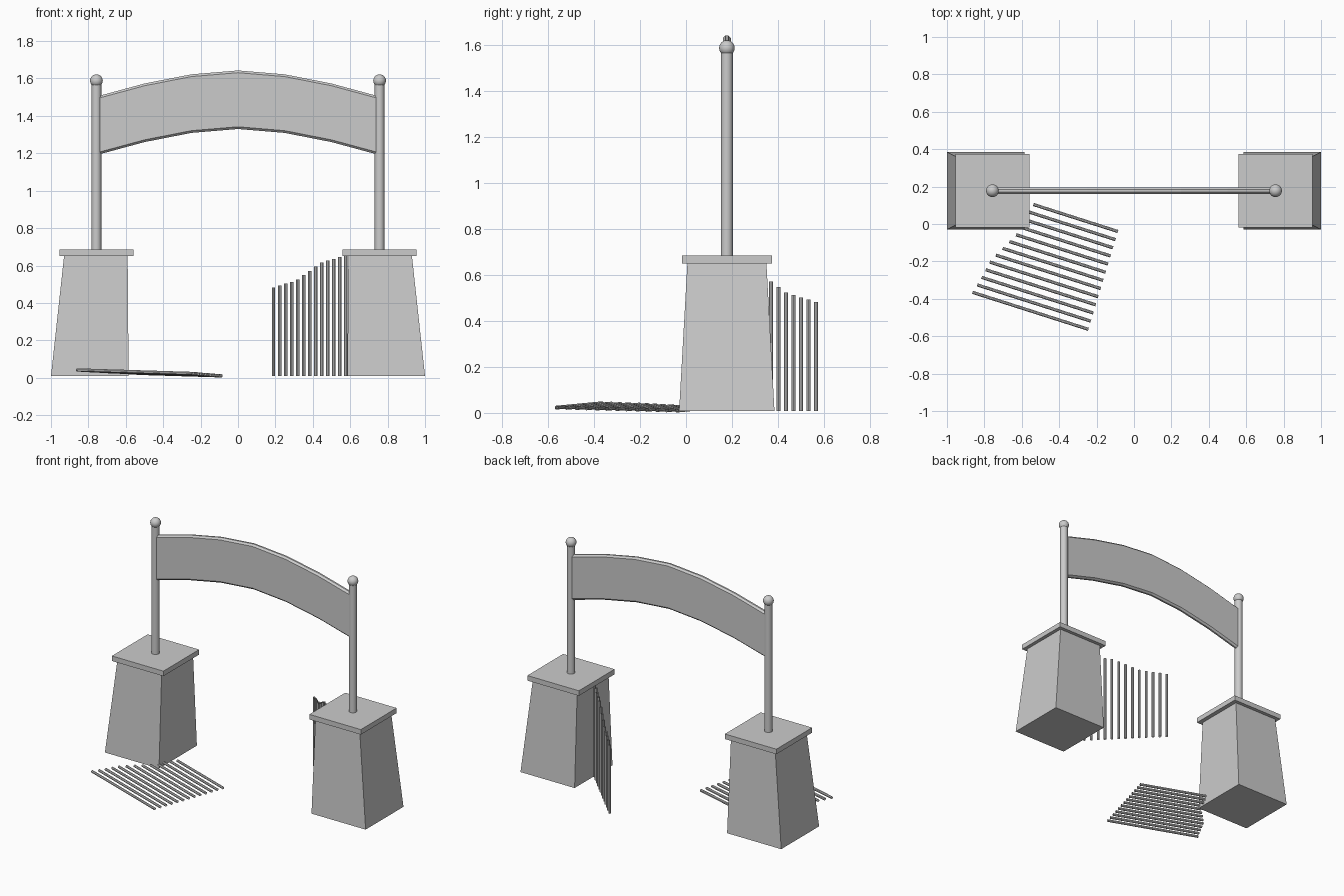
import bpy, bmesh
from mathutils import Vector

if "Cube" in bpy.data.objects:
    bpy.data.objects.remove(bpy.data.objects["Cube"])

CY = 0.178      # depth line shared by pillars, posts and arch
FLOOR = 0.008


def finish(name, bm, smooth=False):
    bmesh.ops.recalc_face_normals(bm, faces=bm.faces)
    me = bpy.data.meshes.new(name)
    bm.to_mesh(me)
    bm.free()
    ob = bpy.data.objects.new(name, me)
    bpy.context.collection.objects.link(ob)
    if smooth:
        bpy.context.view_layer.objects.active = ob
        ob.select_set(True)
        bpy.ops.object.shade_smooth_by_angle()
        ob.select_set(False)
    return ob


def frustum(name, low, high, z0, z1):
    """Box whose bottom and top rectangles (x0, x1, y0, y1) differ."""
    bm = bmesh.new()
    rings = []
    for (x0, x1, y0, y1), z in ((low, z0), (high, z1)):
        rings.append([bm.verts.new((x, y, z)) for x, y in
                      ((x0, y0), (x1, y0), (x1, y1), (x0, y1))])
    a, b = rings
    bm.faces.new(a[::-1])
    bm.faces.new(b)
    for i in range(4):
        j = (i + 1) % 4
        bm.faces.new((a[i], a[j], b[j], b[i]))
    return finish(name, bm)


def add_tube(bm, p, q, r, sides, caps):
    p, q = Vector(p), Vector(q)
    new = bmesh.ops.create_cone(bm, cap_ends=caps, segments=sides, radius1=r,
                                radius2=r, depth=(q - p).length)["verts"]
    rot = Vector((0, 0, 1)).rotation_difference(q - p).to_matrix()
    bmesh.ops.rotate(bm, verts=new, matrix=rot)
    bmesh.ops.translate(bm, verts=new, vec=(p + q) / 2)


def rect(s, x0, x1, y0, y1):
    return (*sorted((s * x0, s * x1)), y0, y1)


# Pillars, caps, posts and finials, one set per side
for side, s in (("left", -1), ("right", 1)):
    frustum(side + "_pillar", rect(s, 0.585, 1.0, -0.03, 0.385),
            rect(s, 0.59, 0.93, 0.006, 0.35), FLOOR, 0.65)
    cap = rect(s, 0.56, 0.955, -0.018, 0.374)
    frustum(side + "_pillar_cap", cap, cap, 0.65, 0.685)
    bm = bmesh.new()
    add_tube(bm, (s * 0.757, CY, 0.68), (s * 0.757, CY, 1.58), 0.026, 16, True)
    finish(side + "_post", bm, True)
    bm = bmesh.new()
    bmesh.ops.create_uvsphere(bm, u_segments=20, v_segments=12, radius=0.034)
    bmesh.ops.translate(bm, verts=bm.verts, vec=(s * 0.757, CY, 1.588))
    finish(side + "_finial", bm, True)

# Arched sign board: chamfered section swept along the arch
half = [(0, 1.33), (0.25, 1.309), (0.5, 1.26), (0.74, 1.195)]
arch = [(-x, z) for x, z in half[:0:-1]] + half
H, T, C = 0.313, 0.018, 0.012
section = [(-T, C), (-T, H - C), (-T + C, H), (T - C, H),
           (T, H - C), (T, C), (T - C, 0), (-T + C, 0)]
bm = bmesh.new()
rings = [[bm.verts.new((x, CY + dy, z + dz)) for dy, dz in section]
         for x, z in arch]
for a, b in zip(rings, rings[1:]):
    for i in range(8):
        j = (i + 1) % 8
        bm.faces.new((a[i], a[j], b[j], b[i]))
bm.faces.new(rings[0])
bm.faces.new(rings[-1])
finish("arched_board", bm)

# Gate bars: lengths rise from the free edge to the hinge
lengths = [0.474, 0.486, 0.495, 0.505, 0.516, 0.54, 0.564,
           0.588, 0.609, 0.618, 0.627, 0.637, 0.65]


def gate(name, start, end, direction):
    bm = bmesh.new()
    for i, length in enumerate(lengths):
        p = Vector(start).lerp(Vector(end), i / 12)
        add_tube(bm, p, p + Vector(direction).normalized() * length,
                 0.009, 8, False)
    return finish(name, bm, True)


# Open gate standing behind the right pillar, and fallen gate on the ground
gate("standing_gate_bars", (0.19, 0.565, FLOOR), (0.577, 0.175, FLOOR), (0, 0, 1))
gate("fallen_gate_bars", (-0.086, -0.04, 0.010), (-0.244, -0.563, 0.023),
     (-0.952, 0.304, 0.029))
